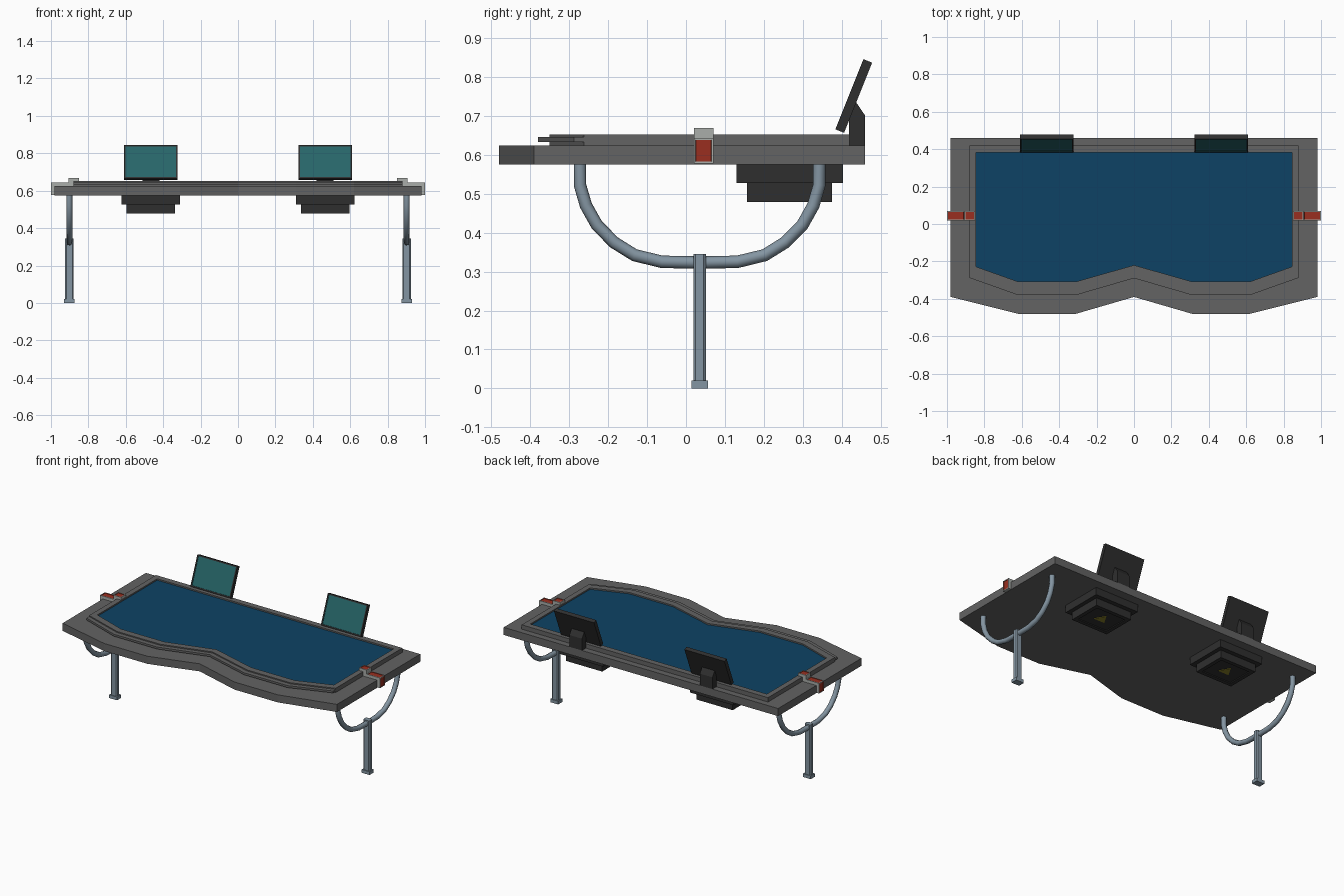
import bpy, bmesh, math
from mathutils import Matrix, Vector

if "Cube" in bpy.data.objects:
    bpy.data.objects.remove(bpy.data.objects["Cube"])


def material(name, rgb):
    m = bpy.data.materials.new(name)
    m.diffuse_color = (*rgb, 1.0)
    m.use_nodes = True
    m.node_tree.nodes["Principled BSDF"].inputs["Base Color"].default_value = m.diffuse_color
    return m


GREY = material("table grey", (0.125, 0.125, 0.125))
DARK = material("dark casing", (0.028, 0.028, 0.028))
BLUE = material("blue surface", (0.004, 0.055, 0.128))
TEAL = material("teal screen", (0.02, 0.13, 0.14))
STEEL = material("blue steel", (0.23, 0.30, 0.36))
SILVER = material("light metal", (0.40, 0.42, 0.40))
RED = material("red insert", (0.32, 0.028, 0.014))
YELLOW = material("yellow marking", (0.25, 0.22, 0.02))


def finish(name, bm, *mats):
    bmesh.ops.recalc_face_normals(bm, faces=bm.faces)
    me = bpy.data.meshes.new(name)
    bm.to_mesh(me)
    bm.free()
    for m in mats:
        me.materials.append(m)
    ob = bpy.data.objects.new(name, me)
    bpy.context.collection.objects.link(ob)
    return ob


def prism_bm(points, offset):
    """Extrude a closed 3D outline along an offset."""
    bm = bmesh.new()
    f = bm.faces.new([bm.verts.new(p) for p in points])
    r = bmesh.ops.extrude_face_region(bm, geom=[f])
    verts = [g for g in r["geom"] if isinstance(g, bmesh.types.BMVert)]
    bmesh.ops.translate(bm, verts=verts, vec=offset)
    bmesh.ops.recalc_face_normals(bm, faces=bm.faces)
    return bm


def box_bm(lo, hi):
    (x0, y0, z0), (x1, y1, z1) = lo, hi
    return prism_bm([(x0, y0, z0), (x1, y0, z0), (x1, y1, z0), (x0, y1, z0)],
                    (0, 0, z1 - z0))


def inset_faces(bm, test, width, depth, mat):
    """Inset chosen faces, recess them and give them a colour."""
    for f in [f for f in bm.faces if test(f)]:
        bmesh.ops.inset_individual(bm, faces=[f], thickness=width, depth=0)
        f.material_index = mat
        if depth:
            bmesh.ops.inset_individual(bm, faces=[f], thickness=0.0005, depth=-depth)
            f.material_index = mat


def front_edge(w, corner, front, notch):
    return [(-w, corner), (-0.62, front), (-0.31, front), (0, notch),
            (0.31, front), (0.62, front), (w, corner)]


def outline(w, back, corner, front, notch):
    return front_edge(w, corner, front, notch) + [(w, back), (-w, back)]


def slab(name, pts, z0, z1, mat):
    return finish(name, prism_bm([(x, y, z0) for x, y in pts], (0, 0, z1 - z0)), mat)


# Table slab
slab("table_slab", outline(0.98, 0.46, -0.39, -0.48, -0.39), 0.575, 0.624, GREY)

# Raised frame ring around the playing surface
outer = outline(0.88, 0.42, -0.262, -0.35, -0.262)
inner = outline(0.845, 0.382, -0.228, -0.308, -0.22)
bm = bmesh.new()
loops = [[bm.verts.new((x, y, z)) for x, y in pts]
         for pts, z in ((outer, 0.624), (outer, 0.652), (inner, 0.652), (inner, 0.624))]
n = len(outer)
for a in range(4):
    la, lb = loops[a], loops[(a + 1) % 4]
    for i in range(n):
        j = (i + 1) % n
        bm.faces.new((la[i], la[j], lb[j], lb[i]))
finish("surface_frame", bm, GREY)

# Blue surface set into the frame
slab("blue_surface", inner, 0.622, 0.643, BLUE)

# Thin lip along the front of the frame
lip = front_edge(0.88, -0.288, -0.38, -0.29) + front_edge(0.88, -0.25, -0.338, -0.25)[::-1]
slab("front_lip", lip, 0.632, 0.645, GREY)

TILT = math.atan2(0.072, 0.18)
ARC = [(0.307, 0.58), (0.307, 0.522), (0.292, 0.47), (0.264, 0.42),
       (0.22, 0.375), (0.167, 0.342), (0.097, 0.325)]

for s, side in ((-1, "left"), (1, "right")):
    cx = 0.466 * s

    # Tilted monitor with recessed screen
    bm = box_bm((-0.143, -0.012, -0.097), (0.143, 0.012, 0.097))
    inset_faces(bm, lambda f: f.normal.y < -0.9, 0.012, 0.003, 1)
    ob = finish(side + "_monitor", bm, DARK, TEAL)
    ob.matrix_world = (Matrix.Translation((cx, 0.4305, 0.7505))
                       @ Matrix.Rotation(-TILT, 4, 'X'))

    # Monitor stand
    prof = [(0.418, 0.624), (0.418, 0.72), (0.436, 0.735), (0.46, 0.70), (0.46, 0.624)]
    finish(side + "_monitor_stand",
           prism_bm([(cx - 0.045, y, z) for y, z in prof], (0.09, 0, 0)), DARK)

    # Two-tier unit under the table
    finish(side + "_under_unit_upper",
           box_bm((cx - 0.156, 0.13, 0.527), (cx + 0.156, 0.403, 0.576)), DARK)
    bm = box_bm((cx - 0.13, 0.156, 0.478), (cx + 0.13, 0.375, 0.528))
    inset_faces(bm, lambda f: f.normal.z < -0.9, 0.035, 0.006, 0)
    finish(side + "_under_unit_lower", bm, DARK)

    # Plain yellow plate in the recess
    tri = [(cx + 0.045 * math.cos(a), 0.265 + 0.045 * math.sin(a), 0.481)
           for a in (math.radians(90 + 120 * k) for k in range(3))]
    finish(side + "_under_marking", prism_bm(tri, (0, 0, 0.004)), YELLOW)

    # Curved tube support
    lx = 0.902 * s
    path = [(-y, z) for y, z in ARC] + [(0, 0.323)] + ARC[::-1]
    cu = bpy.data.curves.new(side + "_curved_support", 'CURVE')
    cu.dimensions = '3D'
    cu.bevel_depth = 0.016
    cu.bevel_resolution = 2
    cu.use_fill_caps = True
    sp = cu.splines.new('POLY')
    sp.points.add(len(path) - 1)
    for p, (y, z) in zip(sp.points, path):
        p.co = (lx, 0.035 + y, z, 1)
    sp.use_smooth = True
    cu.materials.append(STEEL)
    bpy.context.collection.objects.link(bpy.data.objects.new(side + "_curved_support", cu))

    # Leg post with chamfered corners, and foot
    bm = box_bm((lx - 0.022, 0.019, 0.018), (lx + 0.022, 0.051, 0.345))
    upright = [e for e in bm.edges
               if abs(e.verts[0].co.z - e.verts[1].co.z) > 0.1]
    bmesh.ops.bevel(bm, geom=upright, offset=0.006, segments=1, affect='EDGES')
    finish(side + "_leg_post", bm, STEEL)
    finish(side + "_foot", box_bm((lx - 0.028, 0.014, 0), (lx + 0.028, 0.056, 0.021)), STEEL)

    # Stepped edge clamp with red inserts
    prof = [(0.85, 0.650), (0.85, 0.669), (0.905, 0.669), (0.905, 0.643), (1.0, 0.643),
            (1.0, 0.577), (0.98, 0.577), (0.98, 0.624), (0.88, 0.624), (0.88, 0.650)]
    bm = prism_bm([(x * s, 0.02, z) for x, z in prof], (0, 0.05, 0))
    inset_faces(bm, lambda f: f.normal.z > 0.9
                or (f.normal.x * s > 0.9 and abs(f.calc_center_median().x) > 0.99),
                0.007, 0.003, 1)
    finish(side + "_edge_clamp", bm, SILVER, RED)
